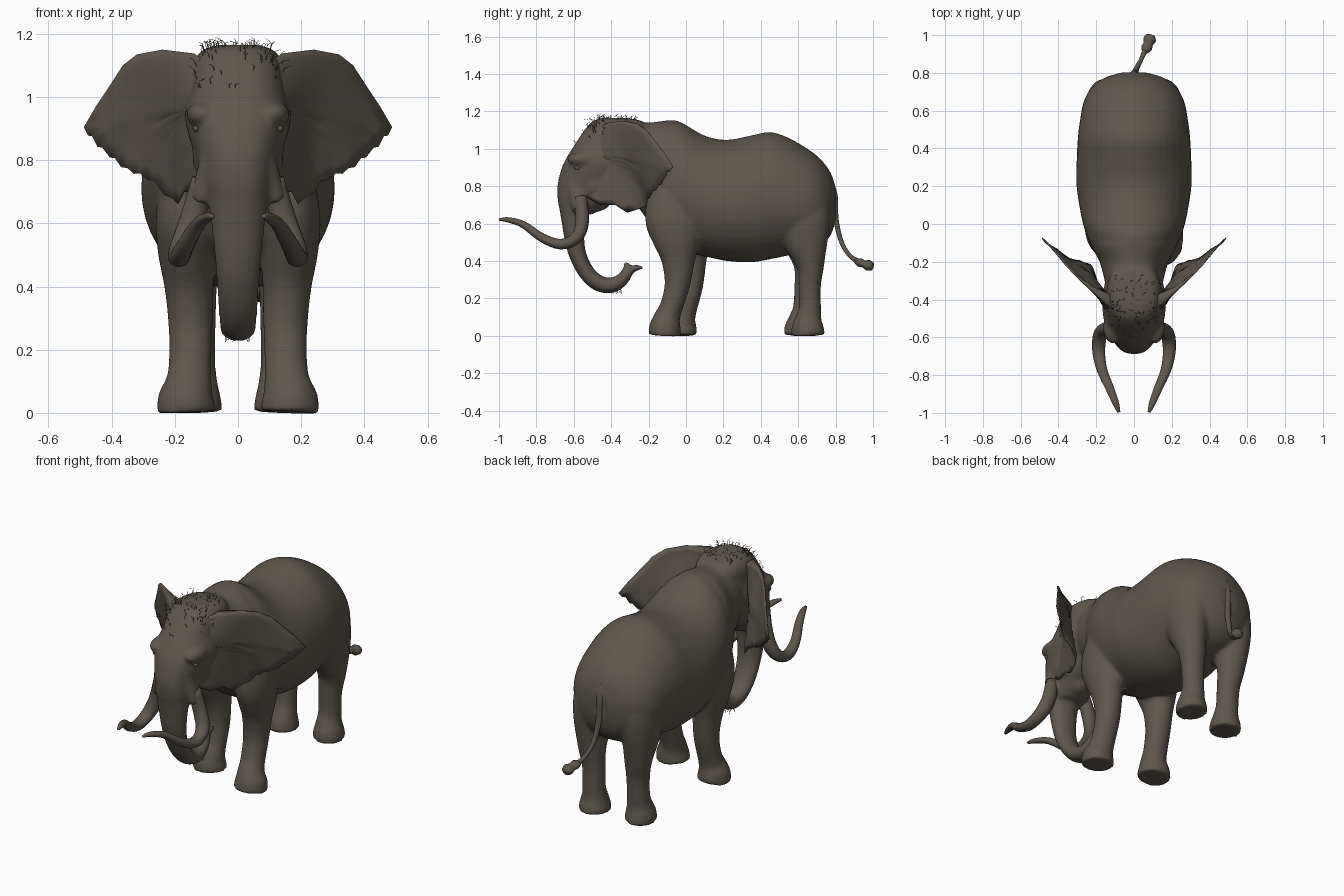
import bpy, bmesh, math, random
from mathutils import Vector, Matrix

if "Cube" in bpy.data.objects:
    bpy.data.objects.remove(bpy.data.objects["Cube"])

random.seed(4)
TAU = math.tau

HIDE = bpy.data.materials.new("brown_grey_hide")
HIDE.diffuse_color = (0.112, 0.095, 0.077, 1)
HIDE.use_nodes = True
HIDE.node_tree.nodes["Principled BSDF"].inputs["Base Color"].default_value = HIDE.diffuse_color


def curve(rows, steps=4):
    """Catmull-Rom interpolation of rows of numbers."""
    pts = [Vector(r) for r in rows]
    pts = [2 * pts[0] - pts[1]] + pts + [2 * pts[-1] - pts[-2]]
    out = []
    for i in range(1, len(pts) - 2):
        a, b, c, d = pts[i - 1:i + 3]
        for k in range(steps):
            t = k / steps
            out.append(0.5 * (2 * b + (c - a) * t + (2 * a - 5 * b + 4 * c - d) * t * t
                              + (3 * b - a - 3 * c + d) * t ** 3))
    return out + [pts[-2]]


def power(v, e):
    return math.copysign(abs(v) ** e, v)


def loft(bm, rings):
    """Skin a list of equal point rings and cap both ends."""
    vs = [[bm.verts.new(p) for p in r] for r in rings]
    n = len(vs[0])
    faces = [bm.faces.new((a[i], a[(i + 1) % n], b[(i + 1) % n], b[i]))
             for a, b in zip(vs, vs[1:]) for i in range(n)]
    faces += [bm.faces.new(vs[0]), bm.faces.new(vs[-1])]
    bmesh.ops.recalc_face_normals(bm, faces=faces)


def tube(bm, rows, n=16, steps=4):
    """Tube through rows of x, y, z, half width, half depth."""
    rows = curve(rows, steps)
    rings = []
    for i, r in enumerate(rows):
        a, b = rows[max(i - 1, 0)], rows[min(i + 1, len(rows) - 1)]
        t = (Vector(b[:3]) - Vector(a[:3])).normalized()
        u = (Vector((1, 0, 0)) - t * t.x).normalized()
        v = t.cross(u)
        rings.append([Vector(r[:3]) + u * r[3] * math.cos(TAU * k / n)
                      + v * r[4] * math.sin(TAU * k / n) for k in range(n)])
    loft(bm, rings)


def ball(bm, c, s, n=20):
    bmesh.ops.create_uvsphere(bm, u_segments=n, v_segments=n // 2, radius=1,
                              matrix=Matrix.Translation(c) @ Matrix.Diagonal((*s, 1)))


def finish(name, bm, mirror=False):
    me = bpy.data.meshes.new(name)
    bm.to_mesh(me)
    bm.free()
    ob = bpy.data.objects.new(name, me)
    bpy.context.collection.objects.link(ob)
    me.materials.append(HIDE)
    for p in me.polygons:
        p.use_smooth = True
    if mirror:
        ob.modifiers.new("mirror", 'MIRROR')
    return ob


# ---- torso: y, top, bottom, half width
skin = bmesh.new()
torso = [(-.42, 1.11, .82, .12), (-.3, 1.14, .74, .155), (-.2, 1.14, .61, .182),
         (-.14, 1.147, .53, .215), (-.06, 1.153, .48, .25), (.0, 1.128, .45, .27),
         (.1, 1.07, .425, .29), (.22, 1.048, .40, .306), (.35, 1.072, .393, .303),
         (.45, 1.09, .41, .298), (.55, 1.058, .43, .286), (.65, 1.0, .45, .266),
         (.72, .945, .48, .226), (.775, .87, .54, .155), (.803, .78, .63, .06)]
rings = []
for y, top, bot, w in curve(torso, 3):
    mid = bot + (top - bot) * .48
    ring = []
    for k in range(40):
        c, s = math.cos(TAU * k / 40), math.sin(TAU * k / 40)
        h = (top - mid) * s if s > 0 else (mid - bot) * s
        ring.append((w * power(c, 1.08 if s > 0 and y > -.1 else .92), y, mid + h))
    rings.append(ring)
loft(skin, rings)

# ---- head: z, front, back, half width
head = [(1.165, -.45, -.32, .06), (1.15, -.495, -.24, .11), (1.11, -.535, -.2, .14),
        (1.03, -.59, -.2, .15), (.95, -.64, -.2, .168), (.89, -.667, -.2, .16),
        (.8, -.688, -.27, .132), (.72, -.685, -.4, .112), (.65, -.67, -.5, .085)]


def head_point(row, ang):
    z, f, b, w = row
    return Vector((w * power(math.cos(ang), .8),
                   (f + b) / 2 + (b - f) / 2 * power(math.sin(ang), .9), z))


loft(skin, [[head_point(r, TAU * k / 36) for k in range(36)] for r in curve(head, 3)])
ball(skin, (0, -.5, .72), (.075, .1, .06))                       # lower jaw
for s in (-1, 1):
    ball(skin, (s * .112, -.55, .945), (.052, .085, .042))       # brow
    ball(skin, (s * .105, -.47, .82), (.04, .09, .09))           # cheek
    tube(skin, [(s * .08, -.59, .84, .035, .05), (s * .098, -.58, .75, .036, .045),
                (s * .12, -.566, .67, .038, .04)])               # tusk socket

# ---- trunk with two finger tips
tube(skin, [(0, -.59, .82, .11, .09), (0, -.60, .70, .098, .08), (0, -.602, .6, .086, .062),
            (0, -.594, .5, .075, .052), (0, -.574, .42, .069, .046), (0, -.53, .337, .063, .044),
            (0, -.47, .283, .059, .044), (0, -.40, .27, .056, .042), (0, -.342, .30, .046, .036),
            (0, -.308, .35, .036, .03)])
tube(skin, [(0, -.315, .33, .034, .026), (0, -.314, .36, .028, .02), (0, -.322, .395, .016, .012)])
tube(skin, [(0, -.315, .335, .034, .026), (0, -.28, .36, .026, .02), (0, -.23, .367, .014, .011)])

# ---- legs: x, y, z, half width, half depth (y offset per leg gives the stride)
front_leg = [(.163, -.025, .002, .094, .086), (.164, -.025, .045, .09, .085),
             (.156, -.018, .095, .074, .072), (.152, 0, .15, .068, .062),
             (.15, .025, .27, .07, .068), (.155, .022, .4, .078, .09),
             (.163, .005, .52, .092, .132), (.163, -.015, .64, .096, .155), (.14, -.01, .84, .08, .13)]
hind_leg = [(.135, 0, .002, .086, .09), (.136, 0, .045, .083, .087),
            (.134, .005, .095, .07, .07), (.134, .013, .15, .063, .06),
            (.136, .015, .27, .066, .06), (.145, .02, .38, .078, .076),
            (.153, -.002, .52, .097, .125), (.15, -.02, .66, .105, .15), (.13, -.03, .8, .08, .12)]
for s, fore, hind in ((1, -.09, .652), (-1, -.002, .612)):
    for rows, dy in ((front_leg, fore), (hind_leg, hind)):
        # the stride fades out towards the hip
        base = (-.05 if s > 0 else .0) if rows is front_leg else .64
        tube(skin, [(s * x, y + base + (dy - base) * max(0, 1 - z / .6), z, w, d)
                    for x, y, z, w, d in rows], 24)

body = finish("body", skin)
rm = body.modifiers.new("fuse", 'REMESH')
rm.mode, rm.voxel_size, rm.use_smooth_shade = 'VOXEL', .01, True
sm = body.modifiers.new("soften", 'SMOOTH')
sm.factor, sm.iterations = .5, 9

# ---- tusks
bm = bmesh.new()
tube(bm, [(.11, -.565, .74, .036, .036), (.145, -.555, .61, .04, .036),
          (.178, -.585, .525, .038, .032), (.187, -.67, .49, .034, .028),
          (.17, -.77, .525, .028, .024), (.128, -.87, .595, .023, .019),
          (.096, -.95, .62, .017, .014), (.08, -.997, .622, .008, .007)])
finish("tusks", bm, mirror=True)

# ---- ears: ragged outline filled towards the root
outline = [(.08, 1.10), (.14, 1.138), (.24, 1.15), (.32, 1.135), (.365, 1.10), (.41, 1.03),
           (.45, .97), (.488, .905), (.475, .878), (.462, .876), (.445, .842), (.43, .84),
           (.405, .808), (.39, .807), (.37, .778), (.35, .775), (.33, .757), (.31, .758),
           (.285, .737), (.265, .735), (.235, .69), (.21, .68), (.19, .66), (.17, .70),
           (.145, .70), (.12, .74), (.10, .85)]


def ear_y(x, z):
    """The rim leans forward at the top; the front lower lobe folds to the cheek."""
    t = x - .17
    f = min(max((1.12 - z) / .37, 0), 1.2)
    top = -.38 + .62 * t + 1.1 * t * t
    low = -.25 + .3 * t + .8 * t * t - 2.6 * max(0, .22 - x)
    return top + (low - top) * f


bm = bmesh.new()
root = Vector((.12, .97))
layers = []
for side in (-1, 1):
    rows = []
    for f in (.15, .3, .45, .6, .75, .88, 1):
        row = []
        for p in outline:
            x, z = root + (Vector(p) - root) * f
            wave = .006 * math.sin(x * 50) * f ** 3 * (z < .9)
            # thick against the skull, thin along the rim
            thick = .004 + .03 * (1 - f) + .03 * max(0, .26 - x) / .14 * (z > .95)
            row.append(bm.verts.new((x, ear_y(x, z) + wave + side * thick, z)))
        rows.append(row)
    layers.append(rows)
n = len(outline)
strips = [pair for rows in layers for pair in zip(rows, rows[1:])]
strips.append((layers[0][-1], layers[1][-1]))
for rows in layers:
    bm.faces.new(rows[0])
for a, b in strips:
    for i in range(n):
        bm.faces.new((a[i], a[(i + 1) % n], b[(i + 1) % n], b[i]))
bmesh.ops.recalc_face_normals(bm, faces=bm.faces)
finish("ears", bm, mirror=True)

# ---- eyes
bm = bmesh.new()
ball(bm, (.131, -.58, .9), (.013, .018, .012), 12)
finish("eyes", bm, mirror=True)

# ---- tail with a ragged tuft
bm = bmesh.new()
tube(bm, [(0, .77, .82, .024, .022), (0, .795, .74, .021, .018), (.005, .802, .62, .018, .015),
          (.018, .832, .5, .014, .013), (.04, .875, .43, .012, .012), (.06, .925, .395, .015, .015)], 10)
tube(bm, [(.053, .905, .402, .012, .012), (.066, .93, .392, .03, .024), (.074, .952, .384, .025, .02),
          (.082, .975, .377, .035, .03), (.088, .998, .37, .024, .022)], 9, 2)
finish("tail", bm)


# ---- sparse curved hairs on the crown and under the trunk
def hair(bm, p, out, length, bend):
    side = Vector((random.uniform(-1, 1), random.uniform(-1, 1), random.uniform(-.3, .2)))
    tip = p + out * length * .75 + side * length * bend
    tube(bm, [(*(p - out * .008), .0014, .0014), (*(p + out * length * .5), .0011, .0011),
              (*tip, .0005, .0005)], 3, 2)


bm = bmesh.new()
rows = curve(head, 6)
for i in range(105):
    row = rows[random.randrange(1, 19)]
    p = head_point(row, random.uniform(math.pi * 1.08, TAU * .96))
    if i % 2:                                                    # top of the skull
        p = Vector((random.uniform(-.11, .11), random.uniform(-.47, -.27), 1.152))
    out = Vector((p.x * 3, (p.y + .4) * 3, 1)).normalized()
    hair(bm, p, out, random.uniform(.015, .042), .6)
for i in range(14):
    hair(bm, Vector((random.uniform(-.045, .045), random.uniform(-.45, -.34), .24)),
         Vector((0, .3, -1)).normalized(), random.uniform(.012, .025), .4)
finish("hair", bm)
